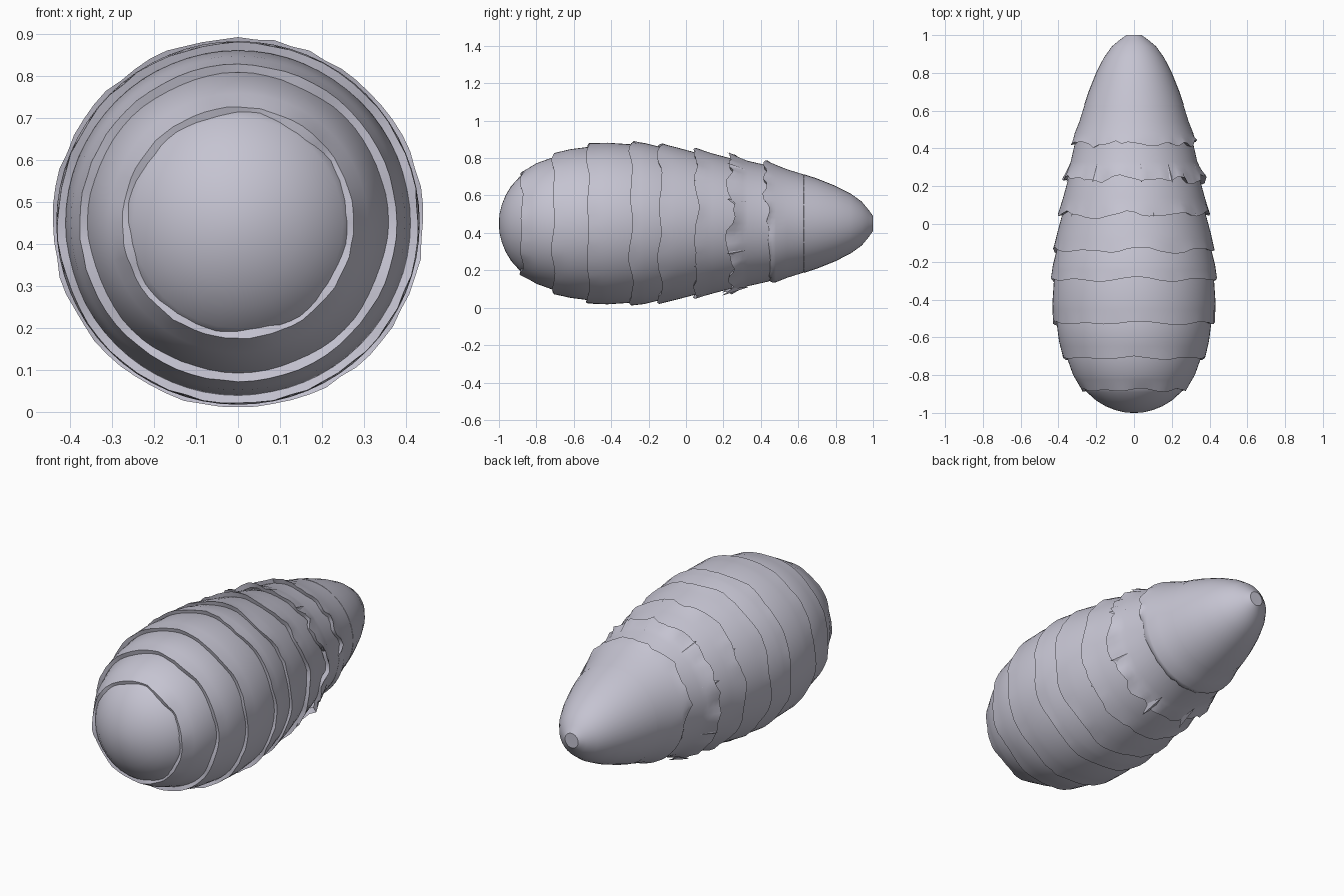
import bpy, bmesh, math, random
from mathutils import Vector

cube = bpy.data.objects.get("Cube")
if cube:
    bpy.data.objects.remove(cube, do_unlink=True)

random.seed(4)
AXIS_Z = 0.45
SIDES = 64

husk = bpy.data.materials.new("pale_grey_husk")
husk.use_nodes = True
colour = (0.56, 0.55, 0.64, 1)
husk.diffuse_color = colour
husk.node_tree.nodes["Principled BSDF"].inputs["Base Color"].default_value = colour


def ring_point(y, r, a):
    return Vector((r * math.cos(a), y, AXIS_Z + r * math.sin(a)))


def finish(bm, name, angle):
    bmesh.ops.recalc_face_normals(bm, faces=bm.faces)
    mesh = bpy.data.meshes.new(name)
    bm.to_mesh(mesh)
    bm.free()
    obj = bpy.data.objects.new(name, mesh)
    bpy.context.collection.objects.link(obj)
    mesh.materials.append(husk)
    bpy.ops.object.select_all(action="DESELECT")
    obj.select_set(True)
    bpy.context.view_layer.objects.active = obj
    bpy.ops.object.shade_smooth_by_angle(angle=math.radians(angle))
    return obj


def lathe(name, profile, edge=None, sides=SIDES, angle=40):
    """Sweep (y, r) rings about the long axis; edge(i, a) moves the first rim."""
    bm = bmesh.new()
    rings = []
    for k, (y, r) in enumerate(profile):
        ring = []
        for i in range(sides):
            a = math.tau * i / sides
            dy, dr = edge(i, a) if edge else (0, 0)
            fade = (1, 1, 0.45, 0.1)[k] if k < 4 else 0
            ring.append(bm.verts.new(ring_point(y + dy * fade, r + dr * fade, a)))
        rings.append(ring)
    for low, high in zip(rings, rings[1:]):
        for i in range(sides):
            j = (i + 1) % sides
            bm.faces.new((low[i], low[j], high[j], high[i]))
    if not edge:
        bm.faces.new(rings[0])
        bm.faces.new(rings[-1])
    return finish(bm, name, angle)


def shell(name, points, wobble, tear, lift, top_only=False):
    """One overlapping band with a thin inner lip and an uneven front rim."""
    offsets, phase = [], random.uniform(0, math.tau)
    tooth = 0
    for i in range(SIDES):
        a = math.tau * i / SIDES
        if i % 2 == 0 or random.random() < 0.3:
            tooth = random.uniform(-1, 1)
        dy = wobble * math.cos(8 * a + phase) + wobble * 0.6 * math.sin(5 * a) + tear * tooth
        dr = lift * random.uniform(-0.6, 1)
        if top_only:
            dr -= 0.05 * min(1, max(0, 0.15 - math.sin(a)) * 4)
        offsets.append((dy, dr))
    (y, r), rest = points[0], points[1:]
    y2, r2 = rest[0]
    # lip, rim, blend rings, then the rest of the band
    profile = [(y + 0.008, r - 0.03), (y, r)]
    profile += [(y + (y2 - y) * t, r + (r2 - r) * t) for t in (0.35, 0.7)]
    return lathe(name, profile + rest, lambda i, a: offsets[i])


# Rounded front end
lathe("front_dome", [(-1, 0.012), (-0.997, 0.05), (-0.985, 0.1), (-0.965, 0.15),
                     (-0.935, 0.2), (-0.89, 0.25), (-0.86, 0.272), (-0.8, 0.28)], sides=32)

# Overlapping bands, front to back: points, wobble, tear, lift
bands = [
    ([(-0.88, 0.275), (-0.8, 0.322), (-0.70, 0.358), (-0.64, 0.36)], 0.006, 0.002, 0.002),
    ([(-0.71, 0.376), (-0.62, 0.397), (-0.52, 0.41), (-0.46, 0.40)], 0.006, 0.002, 0.002),
    ([(-0.525, 0.428), (-0.42, 0.432), (-0.3, 0.424), (-0.24, 0.41)], 0.006, 0.003, 0.003),
    ([(-0.295, 0.44), (-0.22, 0.43), (-0.14, 0.41), (-0.08, 0.39)], 0.008, 0.003, 0.004),
    ([(-0.14, 0.427), (-0.05, 0.407), (0.05, 0.38), (0.11, 0.36)], 0.01, 0.004, 0.004),
    ([(0.05, 0.402), (0.14, 0.375), (0.24, 0.348), (0.31, 0.32)], 0.01, 0.01, 0.006),
    ([(0.24, 0.373), (0.33, 0.335), (0.44, 0.31), (0.54, 0.282), (0.64, 0.25)], 0.013, 0.015, 0.013),
    ([(0.425, 0.337), (0.48, 0.314), (0.54, 0.29), (0.63, 0.262)], 0.01, 0.014, 0.006),
]
for n, (points, wobble, tear, lift) in enumerate(bands, 1):
    shell(f"band_{n}", points, wobble, tear, lift, top_only=(n == len(bands)))

# Tapered rear cap with a shallow seam and blunt tip
lathe("rear_cap", [(0.625, 0.25), (0.63, 0.264), (0.7, 0.241), (0.8, 0.201), (0.88, 0.16),
                   (0.94, 0.117), (0.975, 0.075), (1, 0.04)], sides=40, angle=30)


def torn_flap(name, y, r, turn, length, height):
    """Thin sliver peeling up towards the front."""
    bm = bmesh.new()
    a = math.radians(turn)
    tip = bm.verts.new(ring_point(y, r + height, a))
    left = bm.verts.new(ring_point(y + length * 0.4, r - 0.02, a - 0.06))
    right = bm.verts.new(ring_point(y + length * 0.4, r - 0.02, a + 0.06))
    root = bm.verts.new(ring_point(y + length, r - 0.035, a))
    for trio in ((tip, left, root), (tip, root, right), (tip, right, left), (left, right, root)):
        bm.faces.new(trio)
    finish(bm, name, 20)


# Loose slivers around the rear bands, two longer ones underneath
for n, turn in enumerate((20, 58, 84, 125, 160, 205, 335)):
    torn_flap(f"rear_flap_{n + 1}", 0.22, 0.375, turn, 0.1, 0.008)
for n, turn in enumerate((35, 75, 145, 215, 325)):
    torn_flap(f"middle_flap_{n + 1}", 0.04, 0.4, turn, 0.1, 0.006)
for n, turn in enumerate((248, 285)):
    torn_flap(f"lower_flap_{n + 1}", 0.19, 0.385, turn, 0.15, 0.015)
